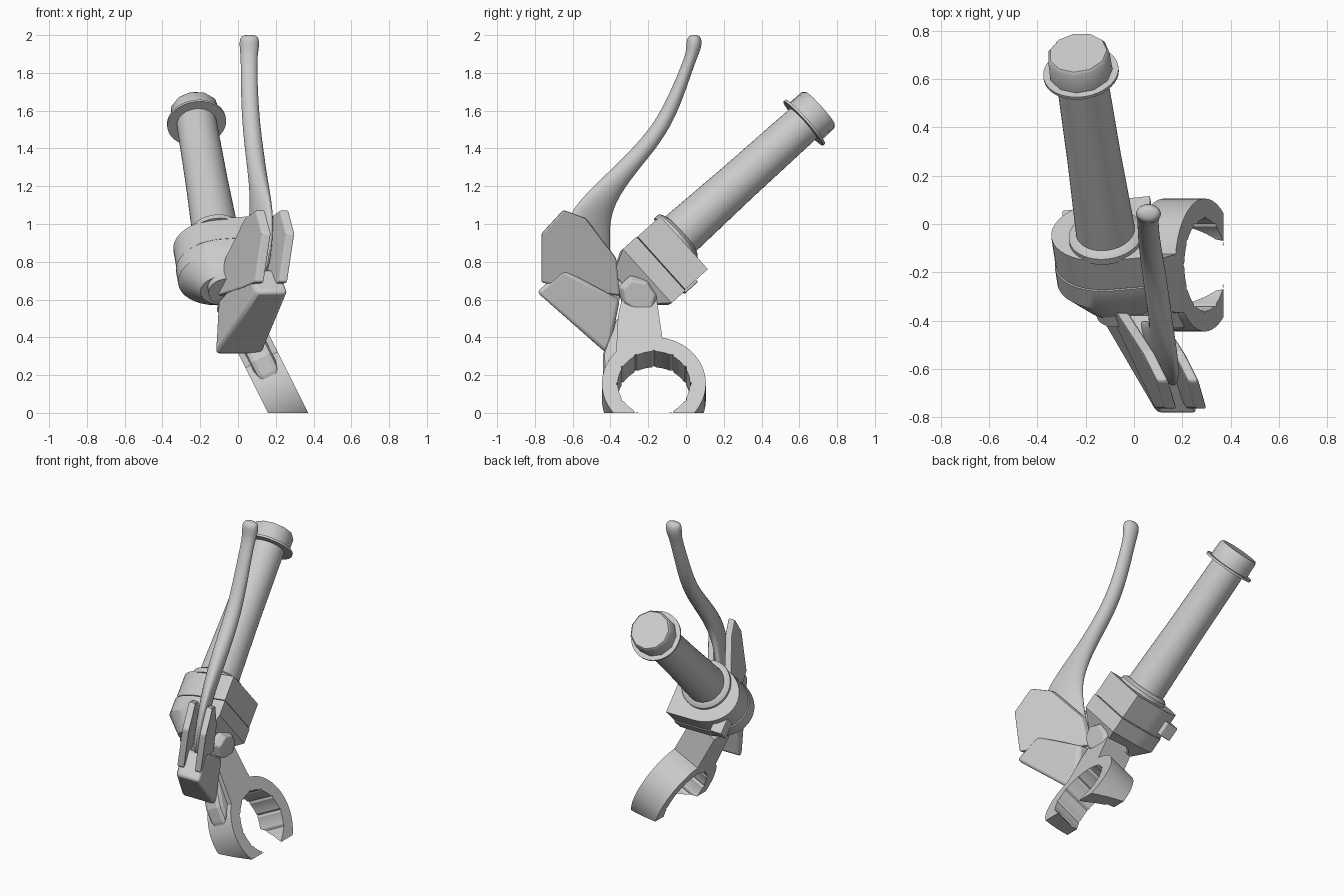
import bpy, bmesh, math
from mathutils import Vector, Matrix

cube = bpy.data.objects.get("Cube")
if cube:
    bpy.data.objects.remove(cube)

grey = bpy.data.materials.new("light_grey")
grey.use_nodes = True
grey.diffuse_color = (0.6, 0.6, 0.6, 1)
grey.node_tree.nodes["Principled BSDF"].inputs["Base Color"].default_value = (0.6, 0.6, 0.6, 1)


def frame(c0, c1, c2, origin):
    m = Matrix.Identity(4)
    for i, c in enumerate((c0, c1, c2, origin)):
        for j in range(3):
            m[j][i] = c[j]
    return m


def finish(name, bm, smooth=None, bevel=0):
    bmesh.ops.recalc_face_normals(bm, faces=bm.faces)
    mesh = bpy.data.meshes.new(name)
    bm.to_mesh(mesh)
    bm.free()
    ob = bpy.data.objects.new(name, mesh)
    bpy.context.collection.objects.link(ob)
    mesh.materials.append(grey)
    if bevel:
        mod = ob.modifiers.new("bevel", "BEVEL")
        mod.width, mod.segments = bevel, 2
    if smooth:
        bpy.ops.object.select_all(action="DESELECT")
        ob.select_set(True)
        bpy.context.view_layer.objects.active = ob
        bpy.ops.object.shade_smooth_by_angle(angle=math.radians(smooth))
    return ob


def skin(bm, rings, caps=True):
    """Join rings of points into a closed skin."""
    loops = [[bm.verts.new(p) for p in r] for r in rings]
    n = len(loops[0])
    for a, b in zip(loops, loops[1:]):
        for i in range(n):
            bm.faces.new((a[i], a[(i + 1) % n], b[(i + 1) % n], b[i]))
    if caps:
        bm.faces.new(loops[0])
        bm.faces.new(loops[-1])


def prism(name, outline, layers, m, smooth=None, bevel=0):
    """Outline stacked in layers of (height, scale)."""
    bm = bmesh.new()
    skin(bm, [[m @ Vector((p * s, q * s, h)) for p, q in outline] for h, s in layers])
    return finish(name, bm, smooth, bevel)


def circle(n, r=1.0):
    return [(r * math.cos(math.tau * i / n), r * math.sin(math.tau * i / n)) for i in range(n)]


# Grip frame: local z runs up the handlebar
w = Vector((-0.1, 0.65, 0.585)).normalized()
u = (Vector((1, 0, 0)) - w * w.x).normalized()
grip_m = frame(u, w.cross(u), w, (-0.12, -0.02, 0.955))

prism("grip", circle(40), [(-0.1, 0.125), (0.02, 0.122), (0.4, 0.112), (0.88, 0.106)], grip_m, 40)
prism("grip_inner_collar", circle(40), [(-0.06, 0.155), (-0.03, 0.155), (-0.018, 0.14), (-0.01, 0.12)], grip_m, 40)
prism("grip_outer_flange", circle(40), [(0.868, 0.157), (0.882, 0.157)], grip_m, 40)
prism("grip_end_cap", circle(11), [(0.88, 0.132), (0.975, 0.13), (0.988, 0.12)], grip_m, 40)
prism("bar_stub", circle(28), [(-0.47, 0.09), (-0.1, 0.09)], grip_m, 40)

# Switch housing: rounded on one side, square on the other
arc = [math.pi * (0.5 + i / 19) for i in range(20)]
half = [(0.235 * math.cos(a), 0.045 + 0.19 * math.sin(a)) for a in arc]
body = [*half, (0.185, -0.145), (0.185, 0.24)]
prism("housing_upper", body, [(-0.212, 0.98), (-0.05, 0.98)], grip_m, 30)
prism("housing_lower", body, [(-0.43, 0.55), (-0.315, 1), (-0.217, 1)], grip_m, 30)
prism("housing_tab", [(-0.19, 0.1), (-0.11, 0.1), (-0.11, 0.25), (-0.19, 0.25)],
      [(-0.19, 1), (-0.1, 1)], grip_m, None, 0.006)

# Lever bracket frame: leaning side plane, outlines in (y, z)
brk_m = frame((-0.45, 1, 0), (0.15, 0, 1), (1, 0, 0), (-0.35, 0, 0))
plate = [(-0.765, 0.95), (-0.65, 1.075), (-0.53, 1.03), (-0.37, 0.82), (-0.35, 0.62), (-0.62, 0.66), (-0.765, 0.69)]
for name, lo, hi in (("left_bracket_plate", 0.118, 0.165), ("right_bracket_plate", -0.01, 0.04)):
    prism(name, plate, [(lo, 1), (hi, 1)], brk_m, None, 0.01)
prism("bracket_web", [(-0.5, 0.85), (-0.38, 0.8), (-0.35, 0.6), (-0.55, 0.65)], [(0.02, 1), (0.15, 1)], brk_m)

# Bracket base box, wider towards the bottom
bm = bmesh.new()
box = [(-0.79, 0.64), (-0.65, 0.76), (-0.35, 0.6), (-0.41, 0.305)]
width = [0.17, 0.17, 0.24, 0.25]
skin(bm, [[brk_m @ Vector((y, z, -0.005 + f * wd)) for (y, z), wd in zip(box, width)] for f in (0, 1)])
finish("bracket_base", bm, 40, 0.02)

# Lever: (x, y, z, half depth, half width), its root leaning with the bracket
path = [(0.083, -0.53, 0.70, 0.14, 0.038), (0.108, -0.54, 0.86, 0.145, 0.038), (0.122, -0.515, 1.02, 0.12, 0.042),
        (0.117, -0.44, 1.15, 0.075, 0.05), (0.098, -0.31, 1.30, 0.053, 0.052), (0.077, -0.165, 1.46, 0.047, 0.05),
        (0.064, -0.08, 1.61, 0.042, 0.048), (0.059, -0.02, 1.76, 0.036, 0.046), (0.058, 0.025, 1.88, 0.032, 0.045),
        (0.06, 0.04, 1.93, 0.04, 0.053), (0.06, 0.045, 1.975, 0.044, 0.055), (0.06, 0.04, 2.002, 0.025, 0.04)]
bm = bmesh.new()
rings = []
for i, (x, y, z, d, wd) in enumerate(path):
    a, b = path[max(i - 1, 0)], path[min(i + 1, len(path) - 1)]
    t = Vector((0, b[1] - a[1], b[2] - a[2])).normalized()
    lean = max(0, min(1, (1.3 - z) / 0.2))
    side = Vector((lean * (-0.45 * t.z - 0.15 * t.y), t.z, -t.y))
    rings.append([Vector((x + wd * c, y, z)) + side * d * s for c, s in circle(12)])
skin(bm, rings)
lever = finish("lever", bm, 80)
lever.modifiers.new("subdivision", "SUBSURF").levels = 2
lever.modifiers["subdivision"].render_levels = 2

# Knuckle joining the housing, bracket and clamp
knuckle_m = frame((0, 1, 0), (0.15, -0.2, 1), (1, 0, 0), (0, -0.25, 0.62))
prism("knuckle", circle(7, 0.11), [(-0.1, 0.8), (-0.06, 1), (0.06, 1), (0.1, 0.75)], knuckle_m, None, 0.008)

# Clamp frame: tilted slab
axis = Vector((0.894, 0, 0.447))
clamp_m = frame((0, 1, 0), (-0.447, 0, 0.894), axis, (0.294, -0.17, 0.155))
depth = -0.19


def cut_flat(bm):
    geom = bm.verts[:] + bm.edges[:] + bm.faces[:]
    cut = bmesh.ops.bisect_plane(bm, geom=geom, plane_co=(0, 0, 0), plane_no=(0, 0, 1), clear_inner=True)
    bmesh.ops.holes_fill(bm, edges=[e for e in cut["geom_cut"] if isinstance(e, bmesh.types.BMEdge)])


# Clamp ring with narrow grooves inside, cut flat at the base
outer = circle(96, 0.275)
inner = [(p * k, q * k) for i, (p, q) in enumerate(circle(96)) for k in [0.2 if i % 8 == 0 else 0.191]]
bm = bmesh.new()
loop = [(outer, depth), (outer, 0), (inner, 0), (inner, depth), (outer, depth)]
skin(bm, [[clamp_m @ Vector((p, q, h)) for p, q in o] for o, h in loop], caps=False)
bmesh.ops.remove_doubles(bm, verts=bm.verts, dist=0.0001)
cut_flat(bm)
finish("clamp_ring", bm, 25)

# Clamp arm and its front rib
prism("clamp_arm", [(-0.2, 0.18), (0.1, 0.24), (0.045, 0.27), (0.015, 0.5), (-0.17, 0.5), (-0.19, 0.4)],
      [(depth, 1), (0, 1)], clamp_m)
prism("clamp_rib", [(-0.27, 0.08), (-0.15, 0.2), (-0.12, 0.42), (-0.2, 0.42), (-0.27, 0.2)],
      [(depth + 0.03, 1), (-0.03, 1)], clamp_m, None, 0.03)
